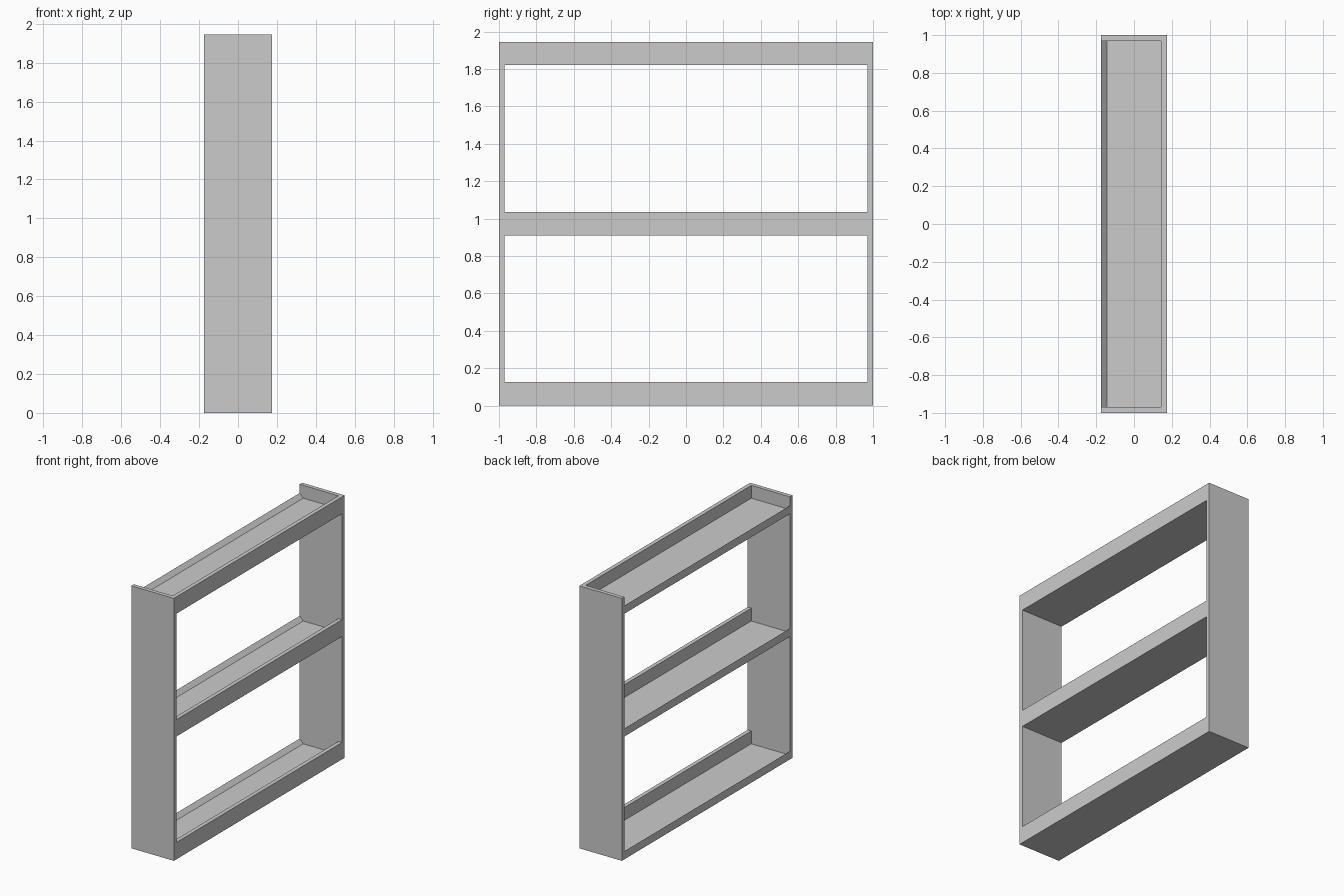
import bpy
import bmesh

cube = bpy.data.objects.get("Cube")
if cube:
    bpy.data.objects.remove(cube, do_unlink=True)

# Overall sizes
HALF_W, HALF_L, HEIGHT, BOARD = 0.174, 1.0, 1.945, 0.03
LIP_TALL, LIP_LOW = 0.125, 0.06

grey = bpy.data.materials.new("plain_grey")
grey.use_nodes = True
colour = (0.6, 0.6, 0.6, 1)
grey.diffuse_color = colour
grey.node_tree.nodes["Principled BSDF"].inputs["Base Color"].default_value = colour


def extrude_profile(name, profile, y0, y1):
    """Extrude an (x, z) outline along y."""
    bm = bmesh.new()
    face = bm.faces.new([bm.verts.new((x, y0, z)) for x, z in profile])
    result = bmesh.ops.extrude_face_region(bm, geom=[face])
    moved = [v for v in result["geom"] if isinstance(v, bmesh.types.BMVert)]
    bmesh.ops.translate(bm, verts=moved, vec=(0, y1 - y0, 0))
    bmesh.ops.recalc_face_normals(bm, faces=bm.faces)
    mesh = bpy.data.meshes.new(name)
    bm.to_mesh(mesh)
    bm.free()
    mesh.materials.append(grey)
    obj = bpy.data.objects.new(name, mesh)
    bpy.context.collection.objects.link(obj)
    return obj


# End panels
panel = [(-HALF_W, 0), (HALF_W, 0), (HALF_W, HEIGHT), (-HALF_W, HEIGHT)]
inner = HALF_L - BOARD
extrude_profile("front_panel", panel, -HALF_L, -inner)
extrude_profile("back_panel", panel, inner, HALF_L)

# Trays: floor, tall lip on one side, low sloped lip on the other
tray = [(-HALF_W, 0), (HALF_W, 0), (HALF_W, LIP_TALL),
        (HALF_W - BOARD, LIP_TALL), (HALF_W - BOARD, BOARD),
        (-HALF_W + BOARD, BOARD), (-HALF_W, LIP_LOW)]
top = HEIGHT - LIP_TALL
for name, z in (("bottom_tray", 0), ("middle_tray", top / 2), ("top_tray", top)):
    extrude_profile(name, tray, -inner, inner).location.z = z
